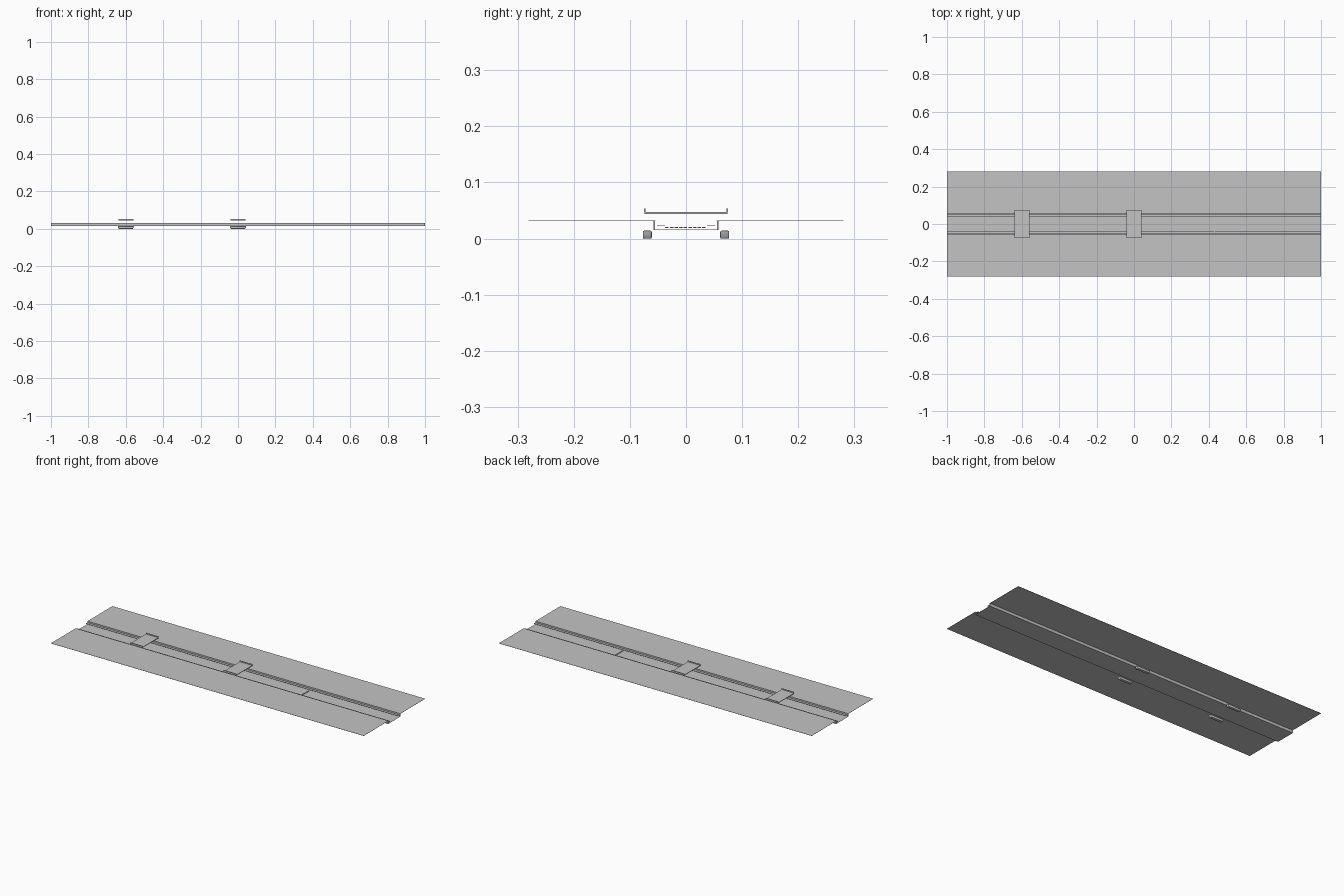
import bpy
import bmesh

cube = bpy.data.objects.get("Cube")
if cube:
    bpy.data.objects.remove(cube, do_unlink=True)

grey = bpy.data.materials.new("plain grey")
grey.use_nodes = True
colour = (0.55, 0.55, 0.55, 1)
grey.diffuse_color = colour
grey.node_tree.nodes["Principled BSDF"].inputs["Base Color"].default_value = colour


def box(name, x, y, z, taper=0):
    """Box between (low, high) limits; taper pulls the bottom ends inward."""
    bm = bmesh.new()
    bmesh.ops.create_cube(bm, size=1)
    for v in bm.verts:
        low, sx = v.co.z < 0, v.co.x
        v.co = [lim[0] + (c + 0.5) * (lim[1] - lim[0])
                for c, lim in zip(v.co, (x, y, z))]
        if low:
            v.co.x -= taper * (1 if sx > 0 else -1)
    mesh = bpy.data.meshes.new(name)
    bm.to_mesh(mesh)
    bm.free()
    mesh.materials.append(grey)
    obj = bpy.data.objects.new(name, mesh)
    bpy.context.collection.objects.link(obj)
    return obj


def span(a, b, side):
    return tuple(sorted((a * side, b * side)))


FULL = (-1, 1)
GROUND, FLOOR = 0.032, 0.015

# Sunken channel floor
box("channel_floor", FULL, (-0.058, 0.058), (FLOOR, FLOOR + 0.001))

# Ground sheets, channel walls and thin ledges on both sides
for side, label in ((1, "back"), (-1, "front")):
    box(f"{label}_ground", FULL, span(0.054, 0.281, side), (GROUND - 0.001, GROUND))
    box(f"{label}_channel_wall", FULL, span(0.055, 0.058, side), (FLOOR, GROUND - 0.001))
    box(f"{label}_ledge", FULL, span(0.037, 0.052, side), (0.0235, 0.0245))

# Broken marker line across the channel
dashes = 9
pitch = 0.074 / dashes
for i in range(dashes):
    y = -0.037 + i * pitch
    box(f"marker_dash_{i + 1}", (0.427, 0.433), (y, y + pitch * 0.75), (0.019, 0.021))

# Crossing decks with side rims, and rounded pods below them
for centre, label in ((-0.6, "right"), (0, "middle")):
    ends = (centre - 0.04, centre + 0.04)
    box(f"{label}_deck", ends, (-0.074, 0.074), (0.044, 0.047))
    for side, end in ((1, "back"), (-1, "front")):
        box(f"{label}_{end}_rim", ends, span(0.0725, 0.0745, side), (0.047, 0.054))
        pod = box(f"{label}_{end}_pod", (centre - 0.044, centre + 0.044),
                  span(0.061, 0.077, side), (0, 0.014), taper=0.006)
        bevel = pod.modifiers.new("soft_edges", "BEVEL")
        bevel.width = 0.002
        bevel.segments = 2
        pod.data.polygons.foreach_set("use_smooth", [True] * len(pod.data.polygons))
